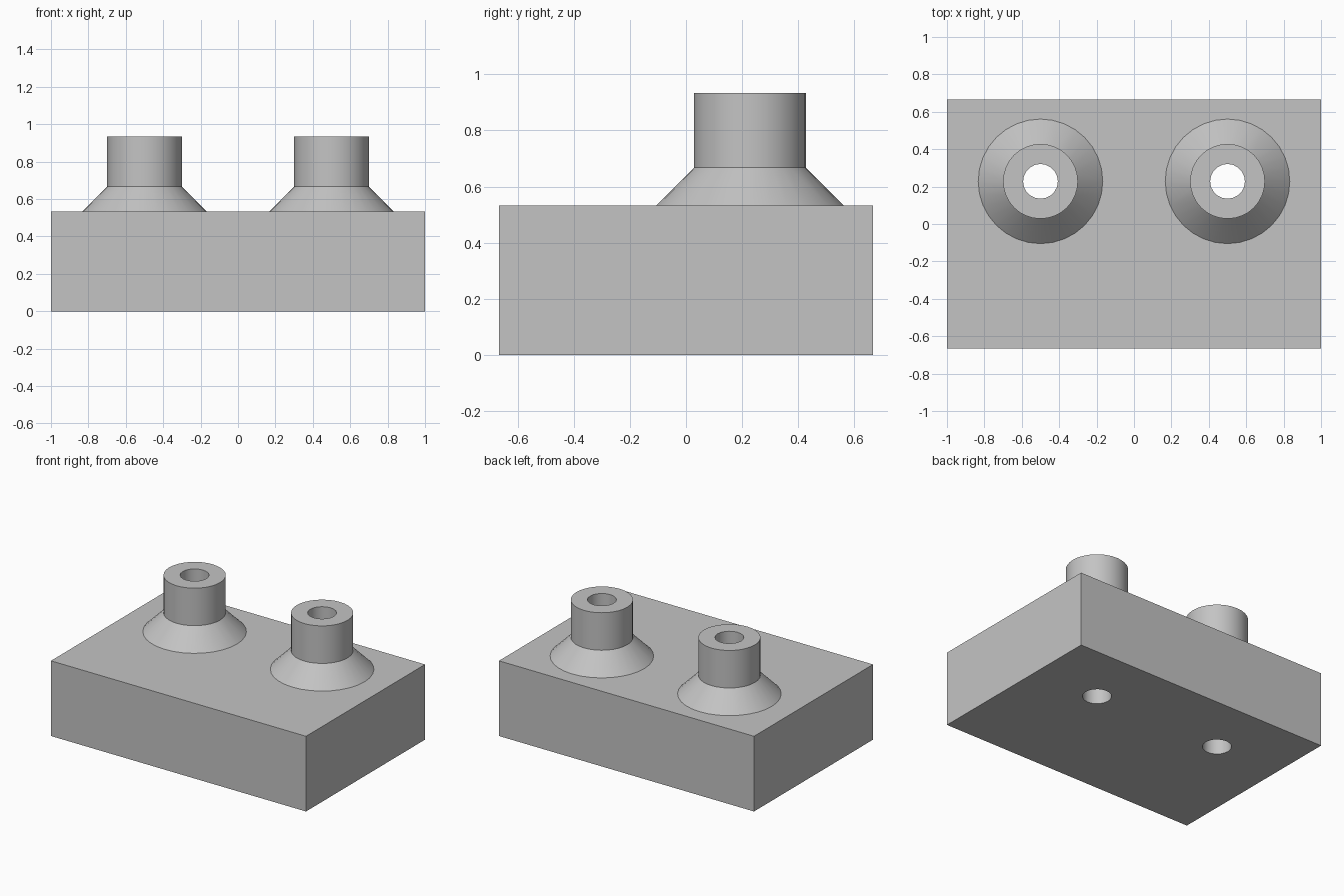
import bpy
import math

cube = bpy.data.objects.get("Cube")
if cube:
    bpy.data.objects.remove(cube, do_unlink=True)

WIDTH, DEPTH, BLOCK_TOP = 2.0, 1.333, 0.533
STUD_X, STUD_Y = 0.5, 0.228
FLARE_RADIUS, NECK_RADIUS, BORE_RADIUS = 0.333, 0.2, 0.093
NECK_BASE, NECK_TOP = 0.667, 0.933
SINK = 0.1

grey = bpy.data.materials.new("plain grey")
grey.use_nodes = True
colour = (0.55, 0.55, 0.55, 1)
grey.diffuse_color = colour
grey.node_tree.nodes["Principled BSDF"].inputs["Base Color"].default_value = colour


def lathe(name, profile, x, sides):
    """Solid of revolution from (radius, z) points, capped at both ends."""
    verts, faces = [], []
    for radius, z in profile:
        for i in range(sides):
            a = math.tau * i / sides
            verts.append((x + radius * math.cos(a), STUD_Y + radius * math.sin(a), z))
    for r in range(len(profile) - 1):
        for i in range(sides):
            j = (i + 1) % sides
            low, high = r * sides, (r + 1) * sides
            faces.append((low + i, low + j, high + j, high + i))
    faces.append(tuple(reversed(range(sides))))
    faces.append(tuple(range(len(verts) - sides, len(verts))))
    mesh = bpy.data.meshes.new(name)
    mesh.from_pydata(verts, [], faces)
    mesh.materials.append(grey)
    obj = bpy.data.objects.new(name, mesh)
    bpy.context.collection.objects.link(obj)
    return obj


def combine(target, tool, operation):
    """Apply a boolean to the target and discard the tool."""
    mod = target.modifiers.new(operation.title(), "BOOLEAN")
    mod.operation, mod.solver, mod.object = operation, "EXACT", tool
    bpy.ops.object.select_all(action="DESELECT")
    target.select_set(True)
    bpy.context.view_layer.objects.active = target
    bpy.ops.object.modifier_apply(modifier=mod.name)
    bpy.data.objects.remove(tool, do_unlink=True)


# Rectangular base block
bpy.ops.mesh.primitive_cube_add(size=1, location=(0, 0, BLOCK_TOP / 2))
block = bpy.context.object
block.name = "base_block_with_studs"
block.scale = (WIDTH, DEPTH, BLOCK_TOP)
bpy.ops.object.transform_apply(location=True, rotation=False, scale=True)
block.data.materials.append(grey)

# Flared studs, each bored right through the block
stud_profile = [(FLARE_RADIUS, BLOCK_TOP - SINK), (FLARE_RADIUS, BLOCK_TOP),
                (NECK_RADIUS, NECK_BASE), (NECK_RADIUS, NECK_TOP)]
bore_profile = [(BORE_RADIUS, -SINK), (BORE_RADIUS, NECK_TOP + SINK)]
for side, x in (("left", STUD_X), ("right", -STUD_X)):
    combine(block, lathe(side + "_stud", stud_profile, x, 32), "UNION")
    combine(block, lathe(side + "_bore", bore_profile, x, 20), "DIFFERENCE")

# Smooth round walls with crisp rims
bpy.ops.object.shade_smooth_by_angle(angle=math.radians(30))
